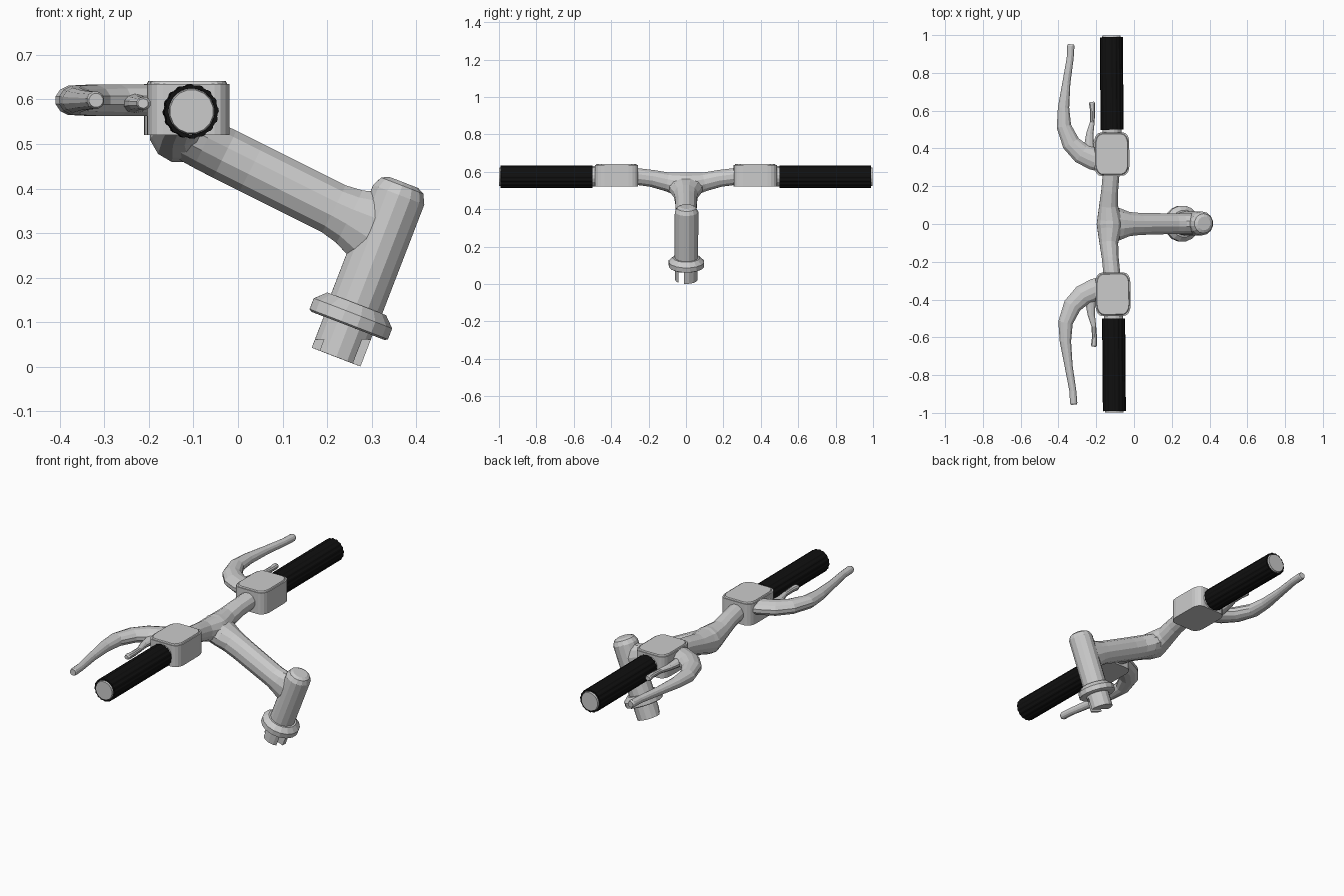
import bpy, bmesh
from math import cos, sin, pi
from mathutils import Vector

if "Cube" in bpy.data.objects:
    bpy.data.objects.remove(bpy.data.objects["Cube"])

YAW = 0.008  # whole assembly is turned very slightly about z

black = bpy.data.materials.new("black_rubber")
black.diffuse_color = (0.005, 0.005, 0.005, 1)
black.use_nodes = True
black.node_tree.nodes["Principled BSDF"].inputs["Base Color"].default_value = black.diffuse_color


def finish(bm, name, mirror=False, mat=None):
    bmesh.ops.recalc_face_normals(bm, faces=bm.faces)
    me = bpy.data.meshes.new(name)
    bm.to_mesh(me)
    bm.free()
    ob = bpy.data.objects.new(name, me)
    bpy.context.collection.objects.link(ob)
    ob.rotation_euler.z = YAW
    if mirror:
        m = ob.modifiers.new("mirror", 'MIRROR')
        m.use_axis = (False, True, False)
        m.use_mirror_merge = False
    if mat:
        me.materials.append(mat)
    return ob


def skin_rings(bm, rings, closed=False):
    n = len(rings[0])
    vs = [[bm.verts.new(p) for p in r] for r in rings]
    pairs = list(zip(vs, vs[1:])) + ([(vs[-1], vs[0])] if closed else [])
    for a, b in pairs:
        for i in range(n):
            j = (i + 1) % n
            bm.faces.new((a[i], a[j], b[j], b[i]))
    if not closed:
        bm.faces.new(vs[0])
        bm.faces.new(vs[-1])


def sweep(name, path, up, sides=12, **kw):
    """Tube through (x, y, z, side radius, up radius) points."""
    bm = bmesh.new()
    pts = [Vector(p[:3]) for p in path]
    rings = []
    for k, p in enumerate(path):
        t = (pts[min(k + 1, len(pts) - 1)] - pts[max(k - 1, 0)]).normalized()
        s = t.cross(Vector(up)).normalized()
        u = s.cross(t)
        rings.append([pts[k] + s * p[3] * cos(2 * pi * (i + .5) / sides)
                      + u * p[4] * sin(2 * pi * (i + .5) / sides) for i in range(sides)])
    skin_rings(bm, rings)
    return finish(bm, name, **kw)


# Steering tube, tilted in the xz plane: profile of (distance along axis, radius)
base = Vector((0.22, 0, 0.022))
axis = Vector((0.36, 0, 0.933)).normalized()


def axial(name, profile, sides=14):
    path = [(*(base + axis * t), r, r) for t, r in profile]
    return sweep(name, path, (0, 1, 0), sides)


axial("head_tube", [(0.10, 0.063), (0.39, 0.063), (0.412, 0.052), (0.42, 0.036)])
axial("head_collar", [(0.075, 0.09), (0.079, 0.096), (0.105, 0.096), (0.128, 0.072)], 16)
pipe = axial("lower_pipe", [(0, 0.06), (0.09, 0.06)])

# Slot cut in the lower end of the pipe
bm = bmesh.new()
bmesh.ops.create_cube(bm, size=1)
for v in bm.verts:
    v.co = base + Vector((v.co.x * 0.3, -0.028 + v.co.y * 0.03, v.co.z * 0.08))
    v.co += axis * (v.co - base).x * 0
slot = finish(bm, "slot_cutter")
slot.hide_render = True
slot.hide_viewport = True
cut = pipe.modifiers.new("slot", 'BOOLEAN')
cut.operation = 'DIFFERENCE'
cut.object = slot

# Stem, flared into the bar and into the head tube
stem = []
for x, ry, rz in [(-0.115, 0.10, 0.058), (-0.075, 0.085, 0.06), (-0.03, 0.066, 0.061),
                  (0.03, 0.06, 0.061), (0.215, 0.056, 0.061), (0.25, 0.056, 0.068),
                  (0.30, 0.056, 0.09)]:
    stem.append((x, 0, 0.462 - 0.5 * x, ry, rz))
sweep("stem", stem, (0, 0, 1))

# Centre bar between the blocks
half = [(-0.130, 0.03, 0.532, 0.066, 0.066), (-0.134, 0.10, 0.546, 0.051, 0.052),
        (-0.127, 0.18, 0.564, 0.046, 0.047), (-0.118, 0.28, 0.577, 0.046, 0.046)]
other = [(p[0], -p[1]) + p[2:] for p in reversed(half)]
sweep("centre_bar", other + [(-0.130, 0, 0.528, 0.07, 0.071)] + half, (0, 0, 1))

# Control blocks: rounded plan with a slightly inset lid
bm = bmesh.new()


def plan(z, inset):
    hx, hy, ring = 0.0925 - inset, 0.115 - inset, []
    for cx, cy, a in [(1, 1, 0), (-1, 1, 1), (-1, -1, 2), (1, -1, 3)]:
        for k in range(5):
            ang = (a + k / 4) * pi / 2
            ring.append((-0.1145 + cx * (hx - 0.035) + 0.035 * cos(ang),
                         0.371 + cy * (hy - 0.05) + 0.05 * sin(ang), z))
    return ring


skin_rings(bm, [plan(0.52, 0), plan(0.635, 0), plan(0.635, 0.006), plan(0.641, 0.009)])
finish(bm, "control_block", mirror=True)

# Bar ends and ribbed black grips
gx, gz = -0.112, 0.573
sweep("bar_end", [(gx, y, gz, r, r) for y, r in
                  [(0.44, 0.052), (0.985, 0.052), (0.998, 0.049)]],
      (0, 0, 1), 16, mirror=True)
bm = bmesh.new()


def grip_ring(y, r_out, r_in):
    return [(gx + (r_in if i % 4 > 1 else r_out) * cos(2 * pi * i / 64), y,
             gz + (r_in if i % 4 > 1 else r_out) * sin(2 * pi * i / 64)) for i in range(64)]


skin_rings(bm, [grip_ring(0.5, 0.0515, 0.0515), grip_ring(0.5, 0.061, 0.0585),
                grip_ring(0.99, 0.061, 0.0585), grip_ring(0.99, 0.0515, 0.0515)], closed=True)
finish(bm, "grip", mirror=True, mat=black)

# Brake levers
lever = [(-0.17, 0.335, 0.06, 0.036), (-0.21, 0.345, 0.06, 0.037), (-0.275, 0.375, 0.057, 0.037),
         (-0.33, 0.43, 0.050, 0.036), (-0.367, 0.52, 0.040, 0.034), (-0.368, 0.62, 0.031, 0.029),
         (-0.352, 0.75, 0.022, 0.023), (-0.331, 0.88, 0.019, 0.020), (-0.327, 0.945, 0.020, 0.020),
         (-0.326, 0.954, 0.016, 0.016)]
sweep("brake_lever", [(x, y, 0.598, a, b) for x, y, a, b in lever], (0, 0, 1), mirror=True)

# Small adjuster levers beside the brake levers
small = [(-0.235, 0.40, 0.030, 0.022), (-0.230, 0.48, 0.020, 0.016), (-0.217, 0.54, 0.013, 0.013),
         (-0.214, 0.60, 0.014, 0.014), (-0.217, 0.64, 0.017, 0.015), (-0.218, 0.648, 0.012, 0.011)]
sweep("adjuster_lever", [(x, y, 0.591, a, b) for x, y, a, b in small], (0, 0, 1), 10, mirror=True)
